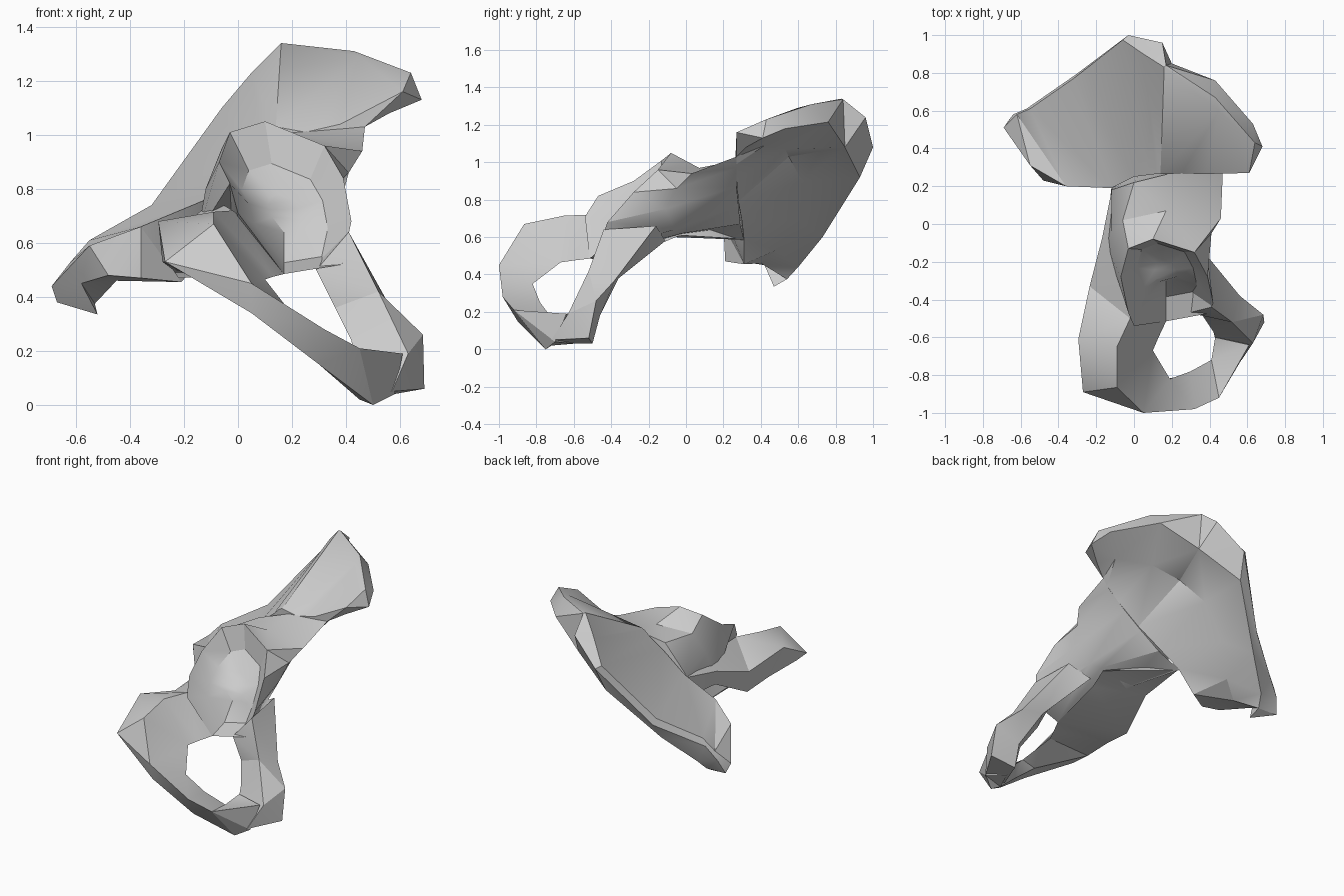
import bpy
import bmesh
import math
from mathutils import Vector

default_cube = bpy.data.objects.get("Cube")
if default_cube:
    bpy.data.objects.remove(default_cube, do_unlink=True)

# One plain grey for the whole bone
bone_grey = bpy.data.materials.new("bone_grey")
bone_grey.use_nodes = True
grey = (.6, .6, .6, 1)
bone_grey.diffuse_color = grey
bone_grey.node_tree.nodes["Principled BSDF"].inputs["Base Color"].default_value = grey


def loft(object_name, sections, crease_degrees=30):
    """Skin a closed, capped tube over matching cross-sections."""
    mesh_builder = bmesh.new()
    rings = [[mesh_builder.verts.new(point) for point in section] for section in sections]
    for ring, following in zip(rings, rings[1:]):
        count = len(ring)
        for index in range(count):
            after = (index + 1) % count
            mesh_builder.faces.new((ring[index], ring[after], following[after], following[index]))
    mesh_builder.faces.new(rings[0][::-1])
    mesh_builder.faces.new(rings[-1])
    bmesh.ops.recalc_face_normals(mesh_builder, faces=mesh_builder.faces)
    bmesh.ops.triangulate(mesh_builder, faces=mesh_builder.faces)
    mesh = bpy.data.meshes.new(object_name)
    mesh_builder.to_mesh(mesh)
    mesh_builder.free()
    mesh.materials.append(bone_grey)
    part = bpy.data.objects.new(object_name, mesh)
    bpy.context.collection.objects.link(part)
    bpy.ops.object.select_all(action='DESELECT')
    part.select_set(True)
    bpy.context.view_layer.objects.active = part
    bpy.ops.object.shade_smooth_by_angle(angle=math.radians(crease_degrees))
    return part


def sections_from_rails(*rails):
    """Turn lengthwise rails into cross-sections."""
    return [list(section) for section in zip(*rails)]


# Wide upper blade, railed from its front corner round the crest to its rear tip
upper_root = [
    (.38, .265, 1.04), (.25, .265, 1.01), (.14, .265, 1.03), (.12, .265, 1.02), (.08, .26, .98),
    (0, .25, .92), (-.12, .19, .76), (-.36, .2, .66), (-.55, .31, .59),
]
inner_crest = [
    (.61, .27, 1.16), (.45, .595, 1.29), (.16, .83, 1.34), (.05, .9, 1.23), (-.06, .975, 1.1),
    (-.32, .77, .74), (-.55, .61, .61), (-.62, .58, .53), (-.69, .51, .44),
]
outer_crest = [
    (.64, .43, 1.23), (.43, .67, 1.31), (.17, .84, 1.337), (.15, .96, 1.24), (-.03, 1, 1.08),
    (-.31, .79, .7), (-.57, .61, .56), (-.64, .58, .47), (-.67, .54, .38),
]
under_edge = [
    (.68, .41, 1.13), (.63, .53, 1.18), (.43, .76, 1.215), (.2, .85, 1.08), (-.06, .93, .92),
    (-.33, .73, .6), (-.5, .6, .44), (-.53, .54, .375), (-.52, .47, .335),
]
under_middle = [
    (.56, .32, 1.08), (.5, .42, 1.09), (.3, .53, 1.07), (.1, .55, 1.03), (-.04, .62, .9),
    (-.2, .6, .69), (-.33, .48, .53), (-.45, .4, .46), (-.58, .42, .45),
]
under_root = [
    (.47, .27, 1.03), (.44, .27, .99), (.35, .27, .91), (.2, .28, .79), (.05, .3, .68),
    (-.09, .31, .59), (-.21, .31, .455), (-.36, .21, .47), (-.48, .23, .48),
]
loft("upper_blade", sections_from_rails(
    upper_root, inner_crest, outer_crest, under_edge, under_middle, under_root))

# Neck and socket body, running from the blade to the hollow cup
neck_ring = [
    (.2, .27, 1.01), (.47, .27, 1.03), (.42, .27, .97), (.3, .27, .87), (.18, .28, .77),
    (.05, .29, .67), (-.1, .31, .585), (-.12, .19, .65), (-.12, .18, .76), (0, .22, .95),
]
body_ring = [
    (.17, .07, .97), (.46, .03, .94), (.41, -.05, .86), (.38, -.11, .75), (.3, -.06, .64),
    (.24, -.02, .62), (-.02, -.06, .6), (-.15, -.1, .63), (-.12, -.05, .8), (-.06, .02, .95),
]
cup_rim = [
    (.1, -.08, 1.05), (.32, -.15, .96), (.39, -.28, .84), (.42, -.42, .68), (.385, -.475, .52),
    (.17, -.515, .485), (0, -.54, .71), (-.03, -.47, .82), (-.07, -.28, .9), (-.03, -.13, 1.01),
]
cup_floor = Vector((.17, -.23, .69))


def shrink_to_floor(ring, amount):
    return [Vector(point).lerp(cup_floor, amount) for point in ring]


cup_wall = [point + Vector((0, .03, -.03)) for point in shrink_to_floor(cup_rim, .35)]
cup_base = shrink_to_floor(cup_rim, .75)
loft("neck_and_socket", [neck_ring, body_ring, cup_rim, cup_wall, cup_base])

# Lower strut, dropping from the socket to the seat knob
front_outer = [(.41, -.44, .64), (.52, -.52, .42), (.63, -.63, .19), (.57, -.72, .05)]
back_outer = [(.38, -.16, .66), (.56, -.38, .37), (.685, -.48, .26), (.69, -.52, .06)]
back_inner = [(.25, -.11, .58), (.42, -.36, .38), (.52, -.46, .18), (.52, -.5, .03)]
front_inner = [(.29, -.47, .5), (.36, -.48, .36), (.42, -.57, .24), (.45, -.68, .03)]
loft("lower_strut", sections_from_rails(front_outer, back_outer, back_inner, front_inner))

# Flat front loop, from the seat knob round the opening and back to the neck
loop_outer = [
    (.61, -.64, .19), (.45, -.92, .21), (.32, -.98, .28), (.05, -1, .45), (-.09, -.865, .67),
    (-.09, -.65, .715), (-.02, -.5, .72), (-.07, -.2, .75), (-.08, 0, .77),
]
loop_lower = [
    (.58, -.7, .04), (.5, -.75, 0), (.3, -.9, .15), (.05, -.97, .34), (-.27, -.89, .53),
    (-.295, -.61, .68), (-.235, -.33, .61), (-.17, -.08, .69), (-.12, .17, .73),
]
loop_under = [
    (.5, -.6, .03), (.45, -.72, .02), (.27, -.8, .18), (.08, -.84, .34), (-.28, -.77, .53),
    (-.24, -.53, .5), (-.22, -.33, .47), (-.16, -.08, .6), (-.1, .29, .59),
]
loop_inner = [
    (.43, -.6, .2), (.41, -.72, .17), (.3, -.78, .25), (.19, -.82, .35), (.1, -.67, .465),
    (.13, -.6, .475), (.17, -.515, .485), (.2, -.15, .56), (.22, -.03, .61),
]
loft("front_loop", sections_from_rails(loop_outer, loop_lower, loop_under, loop_inner))
